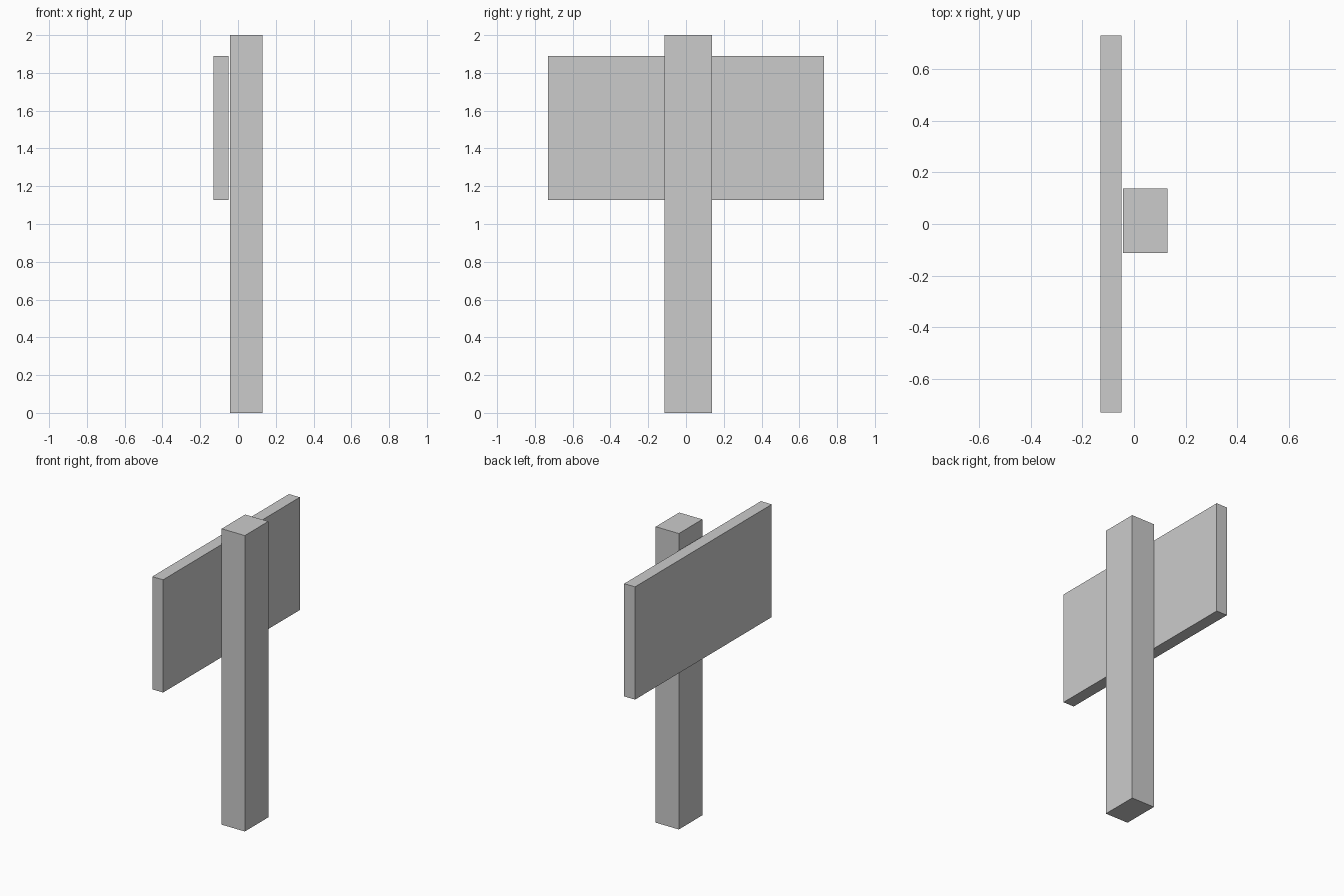
import bpy

if "Cube" in bpy.data.objects:
    bpy.data.objects.remove(bpy.data.objects["Cube"])


def box(name, low, high):
    """Axis-aligned box between two opposite corners."""
    center = [(a + b) / 2 for a, b in zip(low, high)]
    size = [b - a for a, b in zip(low, high)]
    bpy.ops.mesh.primitive_cube_add(size=1, location=center)
    obj = bpy.context.object
    obj.name = name
    obj.scale = size
    bpy.ops.object.transform_apply(location=False, rotation=False, scale=True)
    return obj


# Upright post standing on the ground
box("post", (-0.043, -0.113, 0.0), (0.13, 0.138, 2.0))

# Flat board just behind the post, with a hairline gap
box("sign_board", (-0.13, -0.73, 1.127), (-0.049, 0.73, 1.889))
